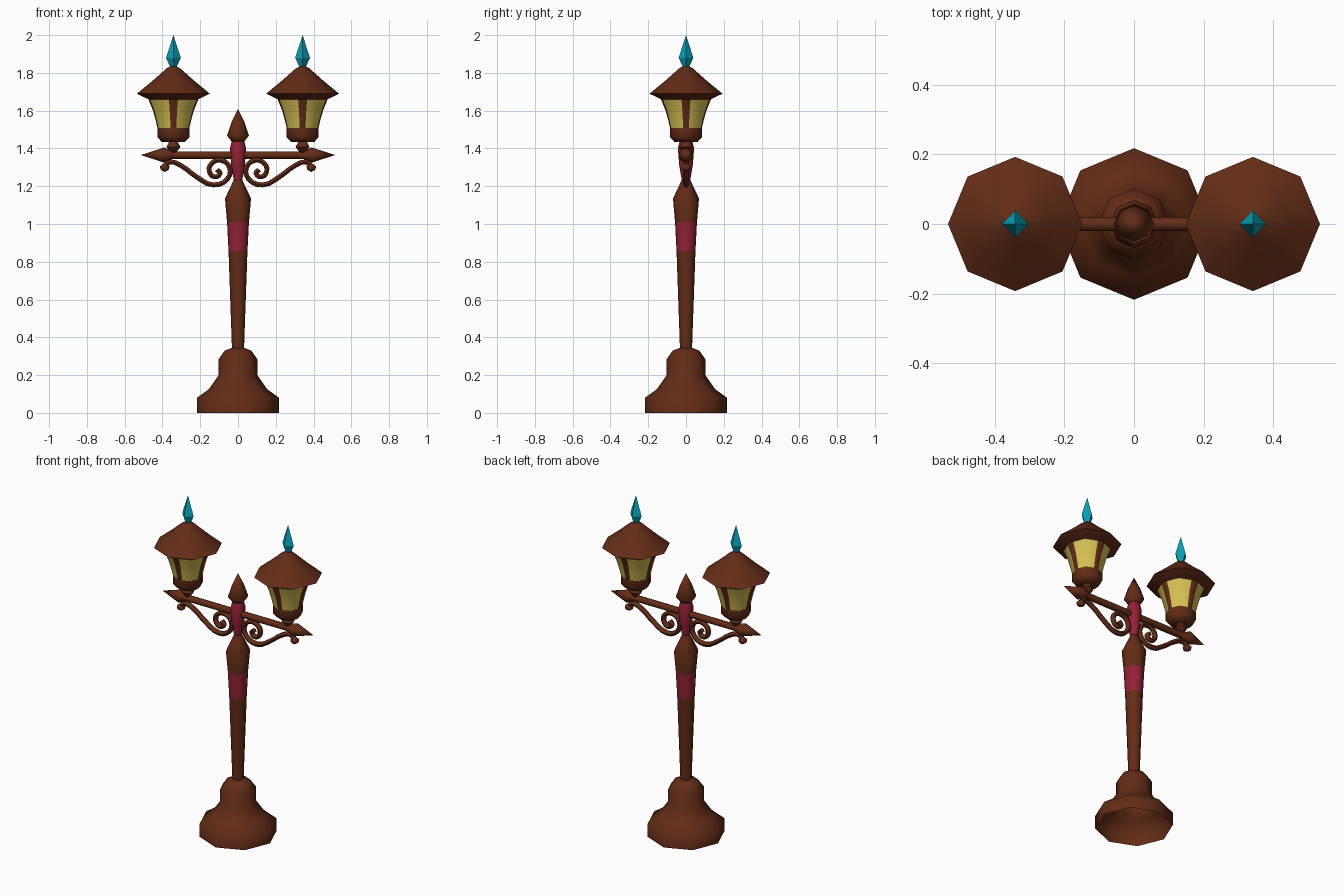
import bpy, bmesh, math
from mathutils import Matrix, Vector

cube = bpy.data.objects.get("Cube")
if cube:
    bpy.data.objects.remove(cube, do_unlink=True)


def material(name, rgb):
    m = bpy.data.materials.new(name)
    m.use_nodes = True
    m.diffuse_color = (*rgb, 1)
    m.node_tree.nodes["Principled BSDF"].inputs["Base Color"].default_value = (*rgb, 1)
    return m


BROWN = material("brown", (0.125, 0.026, 0.008))
RED = material("crimson", (0.30, 0.016, 0.035))
GLASS = material("yellow_glass", (0.68, 0.54, 0.09))
CYAN = material("cyan", (0.003, 0.35, 0.47))
OCTAGON = [45 * k for k in range(8)]
SQUARE = [90 * k for k in range(4)]


def smooth(ob, angle=60):
    bpy.ops.object.select_all(action="DESELECT")
    ob.select_set(True)
    bpy.context.view_layer.objects.active = ob
    bpy.ops.object.shade_smooth_by_angle(angle=math.radians(angle))


def on_octagon(deg):
    """Radius factor of a point on an octagon's outline."""
    return math.cos(math.radians(22.5)) / math.cos(math.radians(deg % 45 - 22.5))


def lathe(name, profile, mats, angles=OCTAGON, matrix=Matrix(), rule=None,
          cap=(True, True), angle=60):
    """Turn a (radius, height) profile; a zero radius makes a point."""
    bm = bmesh.new()
    rings = []
    for r, z in profile:
        if r == 0:
            rings.append([bm.verts.new((0, 0, z))] * len(angles))
            continue
        ring = []
        for a in angles:
            q = r * (on_octagon(a) if len(angles) > 4 else 1)
            t = math.radians(a)
            ring.append(bm.verts.new((q * math.cos(t), q * math.sin(t), z)))
        rings.append(ring)
    n = len(angles)
    for lo, hi in zip(rings, rings[1:]):
        for i in range(n):
            j = (i + 1) % n
            quad = list(dict.fromkeys((lo[i], lo[j], hi[j], hi[i])))
            bm.faces.new(quad)
    for ring, wanted in zip((rings[0][::-1], rings[-1]), cap):
        if wanted and len(set(ring)) > 2:
            bm.faces.new(ring)
    if rule:
        for f in bm.faces:
            f.material_index = rule(f.calc_center_median())
    bm.transform(matrix)
    bmesh.ops.recalc_face_normals(bm, faces=bm.faces)
    me = bpy.data.meshes.new(name)
    bm.to_mesh(me)
    bm.free()
    for m in mats:
        me.materials.append(m)
    ob = bpy.data.objects.new(name, me)
    bpy.context.collection.objects.link(ob)
    smooth(ob, angle)
    return ob


# Hollow foot, tapered post with a red band, red hub and pointed finial
lathe("base", [(0.218, 0), (0.218, 0.08), (0.155, 0.125), (0.102, 0.2),
               (0.102, 0.285), (0.07, 0.33), (0.03, 0.345)], [BROWN], cap=(False, True))
lathe("post", [(0.032, 0.34), (0.05, 0.855), (0.058, 1.01), (0.069, 1.135),
               (0.038, 1.2), (0.02, 1.24)], [BROWN, RED],
      rule=lambda c: int(0.86 < c.z < 1.0))
lathe("hub", [(0.022, 1.23), (0.036, 1.31), (0.043, 1.4), (0.03, 1.45)], [RED])
lathe("post_finial", [(0.028, 1.43), (0.058, 1.468), (0.034, 1.54), (0, 1.61)], [BROWN])

# Cross arm
along_x = Matrix.Translation((0, 0, 1.365)) @ Matrix.Rotation(math.pi / 2, 4, "Y")
lathe("arm", [(0.02, -0.37), (0.02, 0.37)], [BROWN], matrix=along_x)


def window_rule(c):
    """Glass between the four ribs."""
    a = math.degrees(math.atan2(c.y, c.x)) % 90
    return int(12 < a < 78)


def scroll(name, s):
    """Tapering wrought bracket that ends in a spiral."""
    path = [(0.385, 1.31), (0.36, 1.328), (0.30, 1.308), (0.22, 1.25), (0.13, 1.207),
            (0.055, 1.24), (0.045, 1.30), (0.09, 1.337), (0.14, 1.32),
            (0.152, 1.28), (0.125, 1.25), (0.095, 1.268), (0.112, 1.288)]
    cu = bpy.data.curves.new(name, "CURVE")
    cu.dimensions = "3D"
    cu.bevel_depth = 0.015
    cu.bevel_resolution = 1
    cu.resolution_u = 3
    cu.use_fill_caps = True
    sp = cu.splines.new("BEZIER")
    sp.bezier_points.add(len(path) - 1)
    for p, (x, z) in zip(sp.bezier_points, path):
        p.co = Vector((s * x, 0, z))
        p.handle_left_type = p.handle_right_type = "AUTO"
    cu.materials.append(BROWN)
    ob = bpy.data.objects.new(name, cu)
    bpy.context.collection.objects.link(ob)
    bpy.ops.object.select_all(action="DESELECT")
    ob.select_set(True)
    bpy.context.view_layer.objects.active = ob
    bpy.ops.object.convert(target="MESH")
    smooth(bpy.context.view_layer.objects.active)


for side, s in (("left", 1), ("right", -1)):
    at = Matrix.Translation((0.342 * s, 0, 0))
    # Arm tip, scroll bracket and its end knob
    lathe(side + "_arm_tip", [(0.018, 0.34), (0.04, 0.39), (0, 0.515)], [BROWN],
          matrix=along_x if s > 0 else Matrix.Rotation(math.pi, 4, "Z") @ along_x)
    scroll(side + "_scroll", s)
    lathe(side + "_scroll_knob", [(0, 1.275), (0.022, 1.288), (0.025, 1.305), (0, 1.325)],
          [BROWN], matrix=Matrix.Translation((0.388 * s, 0, 0)))
    # Lantern: knob, cup, windows between ribs, roof and crystal
    lathe(side + "_lamp_knob", [(0.012, 1.375), (0.037, 1.408), (0.028, 1.425), (0.02, 1.44)],
          [BROWN], matrix=at)
    lathe(side + "_lamp_cup", [(0.062, 1.435), (0.085, 1.46), (0.085, 1.507)],
          [BROWN], matrix=at)
    lathe(side + "_lamp_windows", [(0.084, 1.507), (0.094, 1.55), (0.108, 1.6), (0.132, 1.66)],
          [BROWN, GLASS], matrix=at, rule=window_rule,
          angles=[90 * k + a for k in range(4) for a in (0, 11, 45, 79)])
    lathe(side + "_lamp_roof", [(0.128, 1.658), (0.193, 1.69), (0.108, 1.76),
                                (0.035, 1.825), (0.015, 1.835)], [BROWN], matrix=at)
    lathe(side + "_crystal", [(0.014, 1.825), (0.039, 1.88), (0, 2.0)], [CYAN],
          angles=SQUARE, matrix=at, angle=30)
